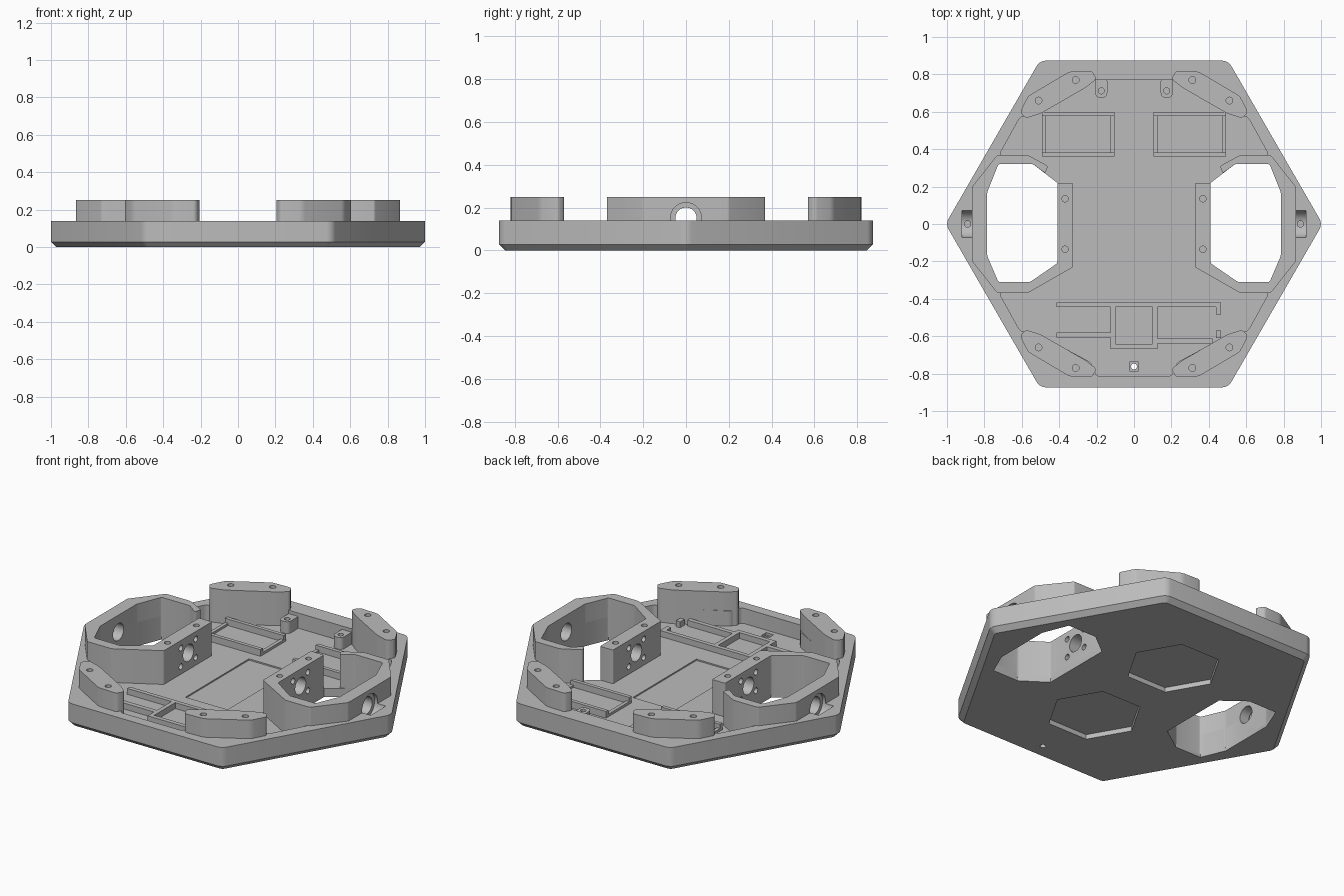
import bpy, bmesh, math
from mathutils import Matrix

if "Cube" in bpy.data.objects:
    bpy.data.objects.remove(bpy.data.objects["Cube"], do_unlink=True)

FLOOR, RIM, TOP = 0.05, 0.14, 0.25
AXIS_Z = 0.15

grey = bpy.data.materials.new("plain_grey")
grey.use_nodes = True
grey.diffuse_color = (0.5, 0.5, 0.5, 1)
for node in grey.node_tree.nodes:
    if node.type == "BSDF_PRINCIPLED":
        node.inputs["Base Color"].default_value = (0.5, 0.5, 0.5, 1)


def finish(name, bm):
    bmesh.ops.recalc_face_normals(bm, faces=bm.faces[:])
    mesh = bpy.data.meshes.new(name)
    bm.to_mesh(mesh)
    bm.free()
    mesh.materials.append(grey)
    obj = bpy.data.objects.new(name, mesh)
    bpy.context.collection.objects.link(obj)
    return obj


def prism(name, outline, z0, z1, radius=0.0, chamfer=0.0):
    """Extrude an outline, rounding upright edges and chamfering the bottom."""
    bm = bmesh.new()
    face = bm.faces.new([bm.verts.new((x, y, z0)) for x, y in outline])
    ext = bmesh.ops.extrude_face_region(bm, geom=[face])
    for v in ext["geom"]:
        if isinstance(v, bmesh.types.BMVert):
            v.co.z = z1
    bm.normal_update()
    if radius:
        upright = [e for e in bm.edges if abs(e.verts[0].co.z - e.verts[1].co.z) > 1e-5]
        bmesh.ops.bevel(bm, geom=upright, offset=radius, segments=4, profile=0.5, affect="EDGES")
    if chamfer:
        low = [e for e in bm.edges if all(abs(v.co.z - z0) < 1e-5 for v in e.verts)]
        bmesh.ops.bevel(bm, geom=low, offset=chamfer, segments=1, affect="EDGES")
    return finish(name, bm)


def box(name, x0, x1, y0, y1, z0, z1):
    return prism(name, [(x0, y0), (x1, y0), (x1, y1), (x0, y1)], z0, z1)


def cylinder(name, start, length, radius, along_x=False):
    bm = bmesh.new()
    bmesh.ops.create_cone(bm, cap_ends=True, segments=32, radius1=radius, radius2=radius, depth=length)
    bmesh.ops.translate(bm, verts=bm.verts[:], vec=(0, 0, length / 2))
    if along_x:
        bmesh.ops.rotate(bm, verts=bm.verts[:], matrix=Matrix.Rotation(math.pi / 2, 3, "Y"))
    bmesh.ops.translate(bm, verts=bm.verts[:], vec=start)
    return finish(name, bm)


def cut(obj, cutter):
    cutter.hide_render = True
    mod = obj.modifiers.new("cut", "BOOLEAN")
    mod.operation, mod.solver, mod.object = "DIFFERENCE", "EXACT", cutter
    bpy.context.view_layer.objects.active = obj
    bpy.ops.object.modifier_apply(modifier=mod.name)
    bpy.data.objects.remove(cutter, do_unlink=True)


def hexagon(radius, cy=0.0):
    return [(radius * math.cos(k * math.pi / 3), cy + radius * math.sin(k * math.pi / 3)) for k in range(6)]


def flip(outline, sx, sy=1):
    return [(x * sx, y * sy) for x, y in outline]


SIDES = ((1, "left"), (-1, "right"))

# Base plate with its interior pocket
base = prism("base_plate", hexagon(1.008), 0, RIM, 0.03, 0.028)
half = [(0.23, 0.77), (0.26, 0.73), (0.5, 0.595), (0.61, 0.57), (0.715, 0.38), (0.715, -0.38),
        (0.61, -0.57), (0.5, -0.595), (0.23, -0.74), (0.2, -0.812)]
cut(base, prism("pocket", half + flip(half, -1)[::-1], FLOOR, 0.4, 0.012))
cut(base, box("screen_recess", -0.138, 0.138, -0.295, 0.3, FLOOR - 0.008, 0.2))
for cy in (0.33, -0.33):
    cut(base, prism("underside_recess", hexagon(0.26, cy), -0.1, 0.028))
cut(base, cylinder("drain_hole", (0, -0.762, -0.1), 0.5, 0.016))
cut(base, box("drain_seat", -0.024, 0.024, -0.786, -0.738, FLOOR - 0.015, 0.2))

# Motor openings, housings and their shaft holes
opening = [(0.41, 0.22), (0.41, -0.21), (0.555, -0.31), (0.725, -0.31), (0.785, -0.17),
           (0.785, 0.17), (0.725, 0.32), (0.54, 0.32)]
shell = [(0.46, 0.31), (0.57, 0.37), (0.73, 0.37), (0.865, 0.2), (0.865, -0.2), (0.73, -0.37),
         (0.57, -0.37), (0.325, -0.23), (0.325, 0.22)] + opening + [(0.475, 0.272)]
for s, side in SIDES:
    cut(base, prism("opening", flip(opening, s), -0.1, 0.4))
    housing = prism("motor_housing_" + side, flip(shell, s), FLOOR - 0.03, TOP, 0.008)

    def bore(target, x0, x1, y, z, r):
        cut(target, cylinder("bore", (min(s * x0, s * x1), y, z), x1 - x0, r, True))

    for part in (housing, base):
        bore(part, 0.6, 0.87, 0, AXIS_Z, 0.05)
        bore(part, 0.845, 0.92, 0, AXIS_Z, 0.073)
    bore(housing, 0.25, 0.5, 0, AXIS_Z, 0.05)
    for y in (-0.07, 0.07):
        for dz in (-0.055, 0.055):
            bore(housing, 0.25, 0.5, y, AXIS_Z + dz, 0.017)
    for y in (-0.135, 0.135):
        cut(housing, cylinder("screw_hole", (s * 0.368, y, 0.17), 0.2, 0.017))
    cut(base, cylinder("screw_hole", (s * 0.89, 0, 0.04), 0.2, 0.017))

# Corner mounts with two screw holes each
mount_outline = [(0.61, 0.60), (0.565, 0.685), (0.345, 0.815), (0.225, 0.82), (0.2, 0.775),
                 (0.26, 0.728), (0.5, 0.59), (0.58, 0.565)]
for s, side in SIDES:
    for t, end in ((1, "back"), (-1, "front")):
        mount = prism("corner_mount_%s_%s" % (end, side), flip(mount_outline, s, t), FLOOR - 0.02, TOP, 0.015)
        for x, y in ((0.312, 0.77), (0.51, 0.66)):
            cut(mount, cylinder("screw_hole", (s * x, t * y, 0.15), 0.2, 0.018))

# Back screw tabs and framed trays
for s, side in SIDES:
    tab = prism("screw_tab_" + side, [(s * 0.175 + dx, y) for dx, y in
                ((-0.032, 0.675), (0.032, 0.675), (0.032, 0.79), (-0.032, 0.79))], FLOOR - 0.02, 0.12, 0.025)
    cut(tab, cylinder("screw_hole", (s * 0.175, 0.712, 0.07), 0.2, 0.016))
    mid = s * 0.298
    tray = box("tray_" + side, mid - 0.193, mid + 0.193, 0.36, 0.6, FLOOR - 0.01, 0.09)
    cut(tray, box("tray_space", mid - 0.172, mid + 0.172, 0.382, 0.578, FLOOR + 0.002, 0.2))
    cut(tray, box("tray_ends", mid - 0.25, mid + 0.25, 0.382, 0.578, FLOOR + 0.015, 0.2))

# Front board holder made of thin rails
RAILS = {
    "holder_back_rail": (-0.415, 0.465, -0.445, -0.42),
    "holder_front_rail_right": (-0.415, -0.12, -0.608, -0.58),
    "holder_front_rail_left": (0.12, 0.42, -0.638, -0.612),
    "holder_middle_rail": (-0.125, 0.125, -0.668, -0.642),
    "holder_divider_right": (-0.125, -0.1, -0.668, -0.42),
    "holder_divider_left": (0.1, 0.125, -0.668, -0.42),
    "holder_back_clip": (0.438, 0.465, -0.485, -0.42),
    "holder_front_clip": (0.438, 0.465, -0.61, -0.57),
}
for name, (x0, x1, y0, y1) in RAILS.items():
    box(name, x0, x1, y0, y1, FLOOR - 0.01, 0.085)

# Keep edges crisp while smoothing the rounded corners and bores
bpy.ops.object.select_all(action="DESELECT")
for obj in bpy.context.scene.objects:
    if obj.type == "MESH":
        obj.select_set(True)
        bpy.context.view_layer.objects.active = obj
bpy.ops.object.shade_smooth_by_angle(angle=math.radians(30))
